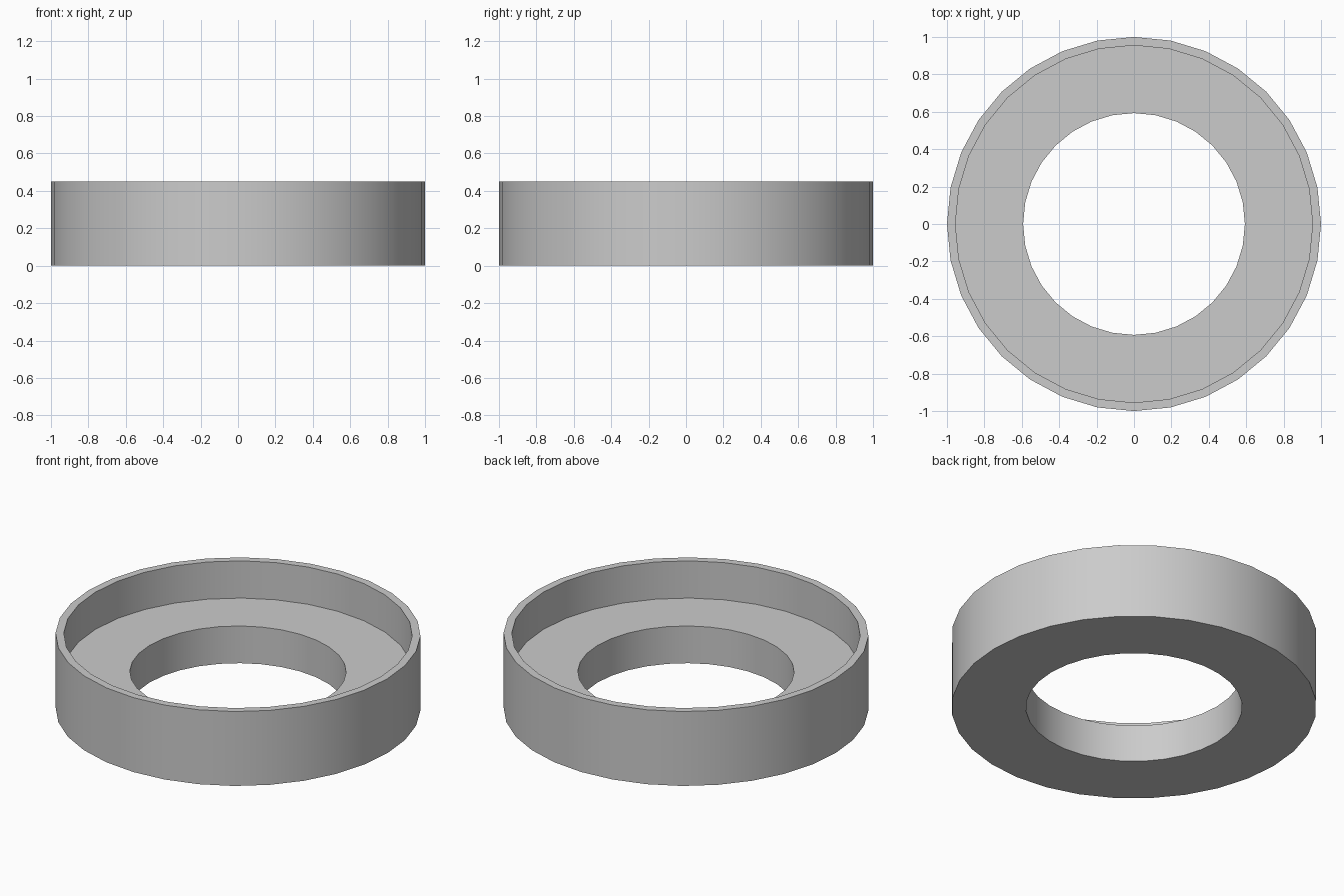
import bpy, bmesh, math

if "Cube" in bpy.data.objects:
    bpy.data.objects.remove(bpy.data.objects["Cube"])

SIDES = 32
# Cross-section (radius, z), closed loop: outer wall, rim, recess, floor, hole
PROFILE = [(1.0, 0.0), (1.0, 0.45), (0.955, 0.45),
           (0.955, 0.225), (0.593, 0.225), (0.593, 0.0)]

# Stepped ring: revolve the profile around z
bm = bmesh.new()
rings = []
for i in range(SIDES):
    a = 2 * math.pi * i / SIDES
    rings.append([bm.verts.new((r * math.cos(a), r * math.sin(a), z)) for r, z in PROFILE])
n = len(PROFILE)
for i in range(SIDES):
    p, q = rings[i], rings[(i + 1) % SIDES]
    for j in range(n):
        k = (j + 1) % n
        bm.faces.new((p[j], q[j], q[k], p[k]))
bmesh.ops.recalc_face_normals(bm, faces=bm.faces)

mesh = bpy.data.meshes.new("stepped_ring")
bm.to_mesh(mesh)
bm.free()
ring = bpy.data.objects.new("stepped_ring", mesh)
bpy.context.collection.objects.link(ring)

# Smooth walls, sharp rims
bpy.context.view_layer.objects.active = ring
ring.select_set(True)
bpy.ops.object.shade_smooth_by_angle(angle=math.radians(30))
